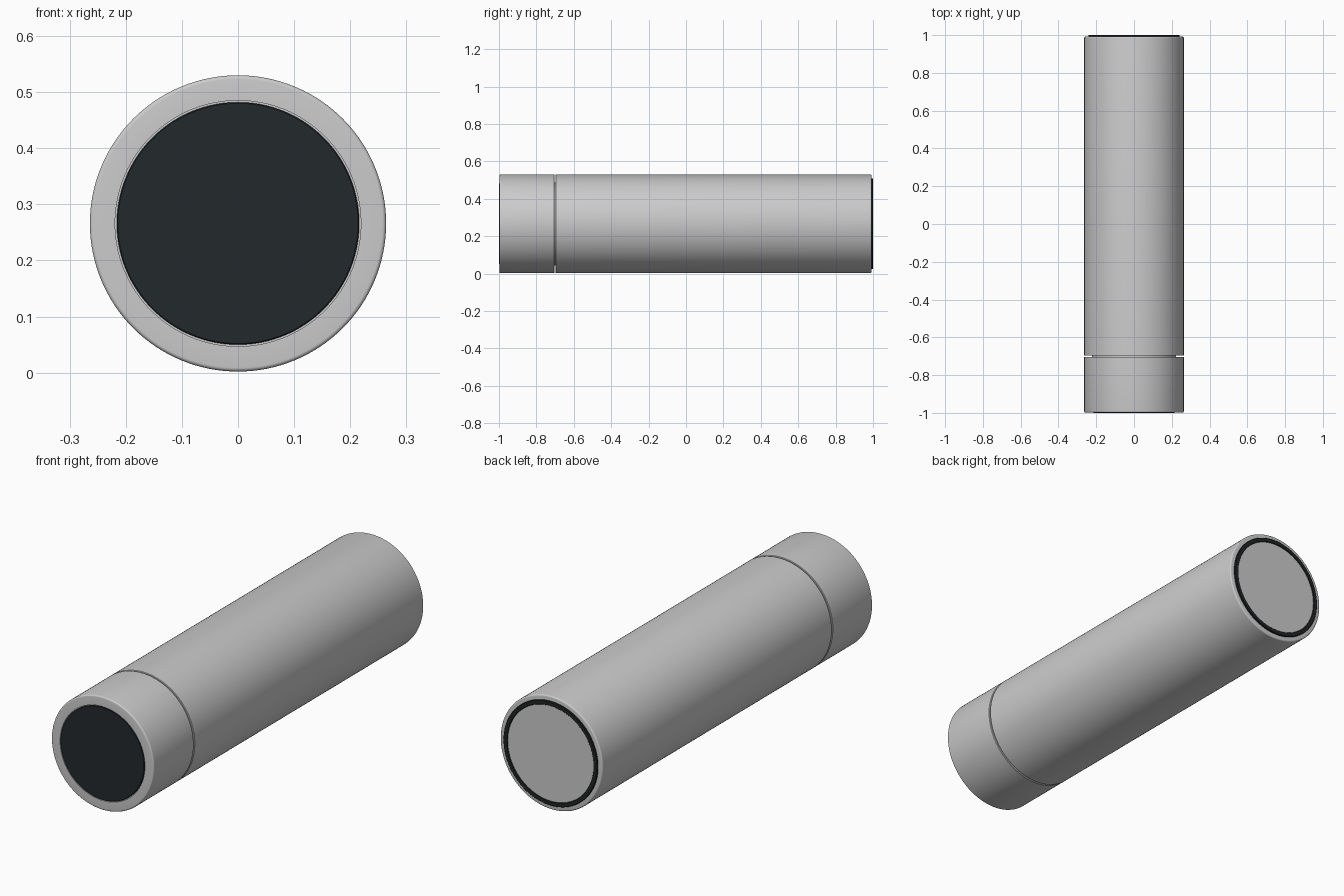
import bpy, bmesh, math

if "Cube" in bpy.data.objects:
    bpy.data.objects.remove(bpy.data.objects["Cube"])

CZ = 0.266   # height of the flask axis
R = 0.264    # outer radius
SEG = 128


def material(name, rgb):
    m = bpy.data.materials.new(name)
    m.diffuse_color = (*rgb, 1)
    m.use_nodes = True
    m.node_tree.nodes["Principled BSDF"].inputs["Base Color"].default_value = m.diffuse_color
    return m


def lathe(name, profile, mat=None, closed=False):
    """Spin (radius, y) points around the lying axis."""
    bm = bmesh.new()
    rings = []
    for r, y in profile:
        if r == 0:
            rings.append([bm.verts.new((0, y, 0))] * SEG)
        else:
            rings.append([bm.verts.new((r * math.cos(a), y, r * math.sin(a)))
                          for a in (2 * math.pi * i / SEG for i in range(SEG))])
    pairs = list(zip(rings, rings[1:]))
    if closed:
        pairs.append((rings[-1], rings[0]))
    for a, b in pairs:
        for i in range(SEG):
            j = (i + 1) % SEG
            quad = list(dict.fromkeys((a[i], a[j], b[j], b[i])))
            bm.faces.new(quad)
    bmesh.ops.recalc_face_normals(bm, faces=bm.faces)
    me = bpy.data.meshes.new(name)
    bm.to_mesh(me)
    bm.free()
    ob = bpy.data.objects.new(name, me)
    ob.location.z = CZ
    bpy.context.collection.objects.link(ob)
    if mat:
        me.materials.append(mat)
    bpy.ops.object.select_all(action='DESELECT')
    ob.select_set(True)
    bpy.context.view_layer.objects.active = ob
    bpy.ops.object.shade_smooth_by_angle(angle=math.radians(30))
    return ob


def rounded(y, direction, b, n=5):
    """Rounded outer edge, from the end face at y to the side wall."""
    return [(R - b + b * math.sin(t), y + direction * b * (1 - math.cos(t)))
            for t in (math.pi / 2 * i / n for i in range(n + 1))]


black = material("black_rubber", (0.015, 0.017, 0.018))
glass = material("dark_glass", (0.016, 0.022, 0.025))

# main body, with a shallow recessed base
lathe("body", [(0, -0.697), (R - 0.002, -0.697), (R, -0.695)]
      + rounded(0.992, -1, 0.007)[::-1] + [(0, 0.992)])

# neck seen in the gap under the lid
lathe("neck", [(0, -0.71), (0.222, -0.71), (0.222, -0.69), (0, -0.69)])

# lid with a shallow seat for the display
lathe("lid", [(0, -0.992), (0.219, -0.992), (0.219, -0.998)]
      + rounded(-0.998, 1, 0.007)
      + [(R, -0.705), (R - 0.002, -0.703), (0, -0.703)])

# round glass display
lathe("display", [(0, -1.0), (0.214, -1.0), (0.216, -0.998),
                  (0.216, -0.990), (0, -0.990)], glass)

# base ring and base plate
lathe("base_ring", [(0.222, 0.985), (0.242, 0.985), (0.242, 0.998),
                    (0.240, 1.0), (0.224, 1.0), (0.222, 0.998)], black, closed=True)
lathe("base_plate", [(0, 0.985), (0.222, 0.985), (0.222, 0.996), (0, 0.996)])
